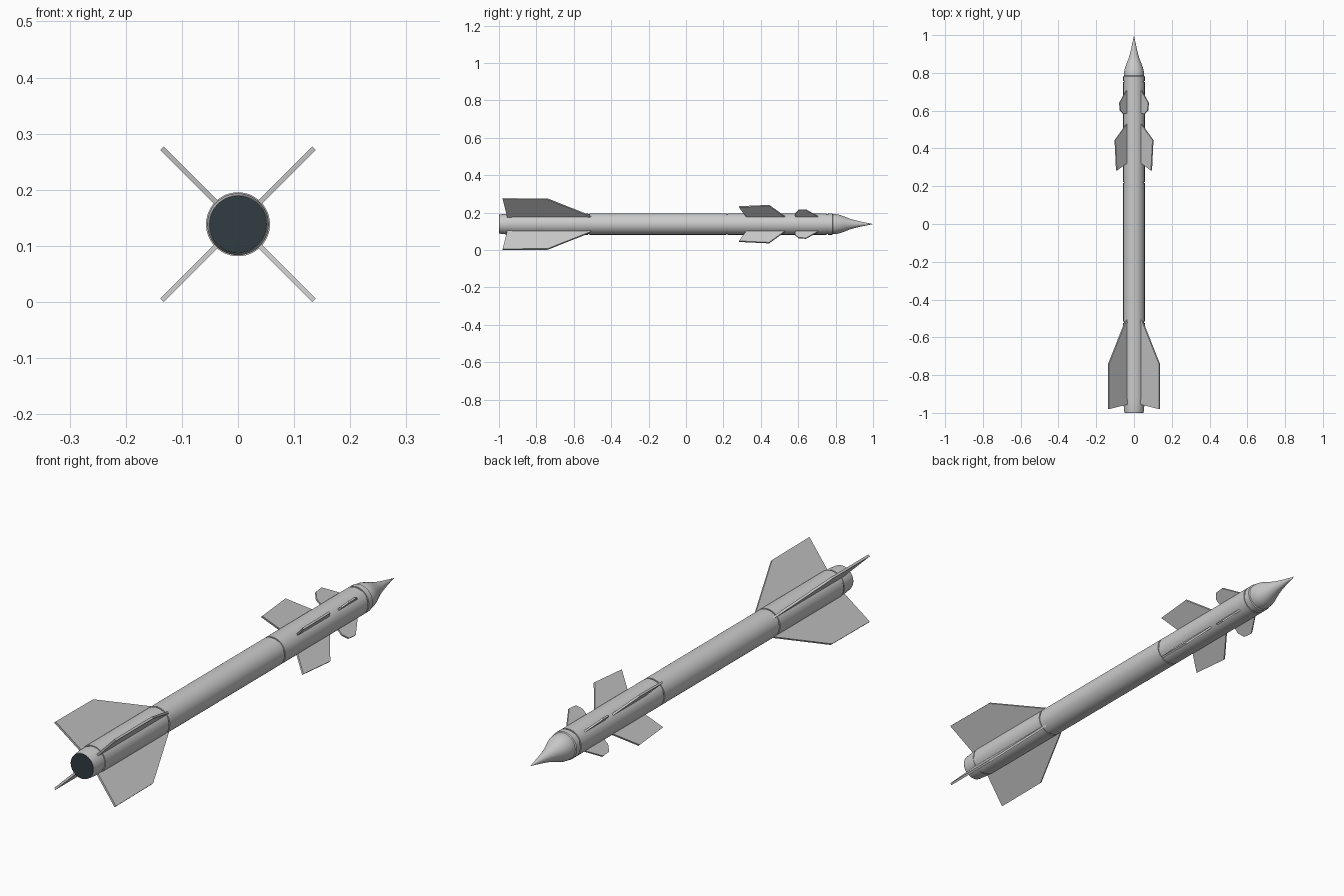
import bpy, bmesh, math
from mathutils import Vector

if "Cube" in bpy.data.objects:
    bpy.data.objects.remove(bpy.data.objects["Cube"])

CZ = 0.1385   # axis height
SIDES = 48


def finish(bm, name, smooth=True, color=None):
    bmesh.ops.recalc_face_normals(bm, faces=bm.faces)
    me = bpy.data.meshes.new(name)
    bm.to_mesh(me)
    bm.free()
    ob = bpy.data.objects.new(name, me)
    bpy.context.collection.objects.link(ob)
    bpy.ops.object.select_all(action='DESELECT')
    ob.select_set(True)
    bpy.context.view_layer.objects.active = ob
    if smooth:
        bpy.ops.object.shade_smooth_by_angle(angle=math.radians(30))
    if color:
        mat = bpy.data.materials.new(name + "_paint")
        mat.diffuse_color = color
        mat.use_nodes = True
        mat.node_tree.nodes["Principled BSDF"].inputs["Base Color"].default_value = mat.diffuse_color
        me.materials.append(mat)
    return ob


def lathe(name, profile, color=None):
    """Revolve (y, radius) points around the long axis."""
    bm = bmesh.new()
    vs = [bm.verts.new((r, y, CZ)) for y, r in profile]
    es = [bm.edges.new(p) for p in zip(vs, vs[1:])]
    bmesh.ops.spin(bm, geom=vs + es, cent=(0, 0, CZ), axis=(0, 1, 0),
                   angle=math.tau, steps=SIDES, use_duplicate=False)
    bmesh.ops.remove_doubles(bm, verts=bm.verts, dist=1e-5)
    return finish(bm, name, True, color)


def fins(name, outline, t):
    """Four flat fins in an X from one (y, radius) outline."""
    for i in range(4):
        a = math.radians(45 + 90 * i)
        out = Vector((math.cos(a), 0, math.sin(a)))
        side = Vector((-math.sin(a), 0, math.cos(a))) * t / 2
        bm = bmesh.new()
        base = [out * r + Vector((0, y, CZ)) for y, r in outline]
        f = bm.faces.new([bm.verts.new(p - side) for p in base])
        ext = bmesh.ops.extrude_face_region(bm, geom=[f])
        top = [v for v in ext['geom'] if isinstance(v, bmesh.types.BMVert)]
        bmesh.ops.translate(bm, verts=top, vec=side * 2)
        finish(bm, f"{name}_{i + 1}", False)


# body tube with narrow panel seams
R, G, W = 0.057, 0.0535, 0.003
body = [(-0.93, 0.0), (-0.93, R)]
for y in (-0.52, 0.22, 0.755):
    body += [(y - W, R), (y - W, G), (y + W, G), (y + W, R)]
body += [(0.782, R), (0.785, 0.053), (0.785, 0.0)]
lathe("body_tube", body)

# tail section and dark exhaust face
lathe("tail_ring", [(-0.92, 0.0535), (-0.937, 0.0535), (-0.937, 0.055), (-0.96, 0.055),
                    (-0.998, 0.051), (-0.998, 0.0)])
lathe("exhaust_face", [(-0.99, 0.0505), (-1.0, 0.0505), (-1.0, 0.0)], (0.03, 0.045, 0.055, 1))

# nose: rounded shoulder running into a slender spike
lathe("nose_cone", [(0.78, 0.0), (0.78, 0.053), (0.80, 0.0535), (0.815, 0.051), (0.83, 0.0465),
                    (0.85, 0.039), (0.87, 0.031), (0.895, 0.023), (0.93, 0.0145),
                    (0.97, 0.006), (1.0, 0.0)])

# fin sets
fins("tail_fin", [(-0.49, 0.05), (-0.74, 0.19), (-0.98, 0.1915), (-0.955, 0.05)], 0.0088)
fins("mid_fin", [(0.535, 0.05), (0.444, 0.142), (0.283, 0.131), (0.325, 0.05)], 0.008)
fins("canard", [(0.715, 0.05), (0.642, 0.108), (0.602, 0.105), (0.583, 0.08), (0.585, 0.05)], 0.007)
